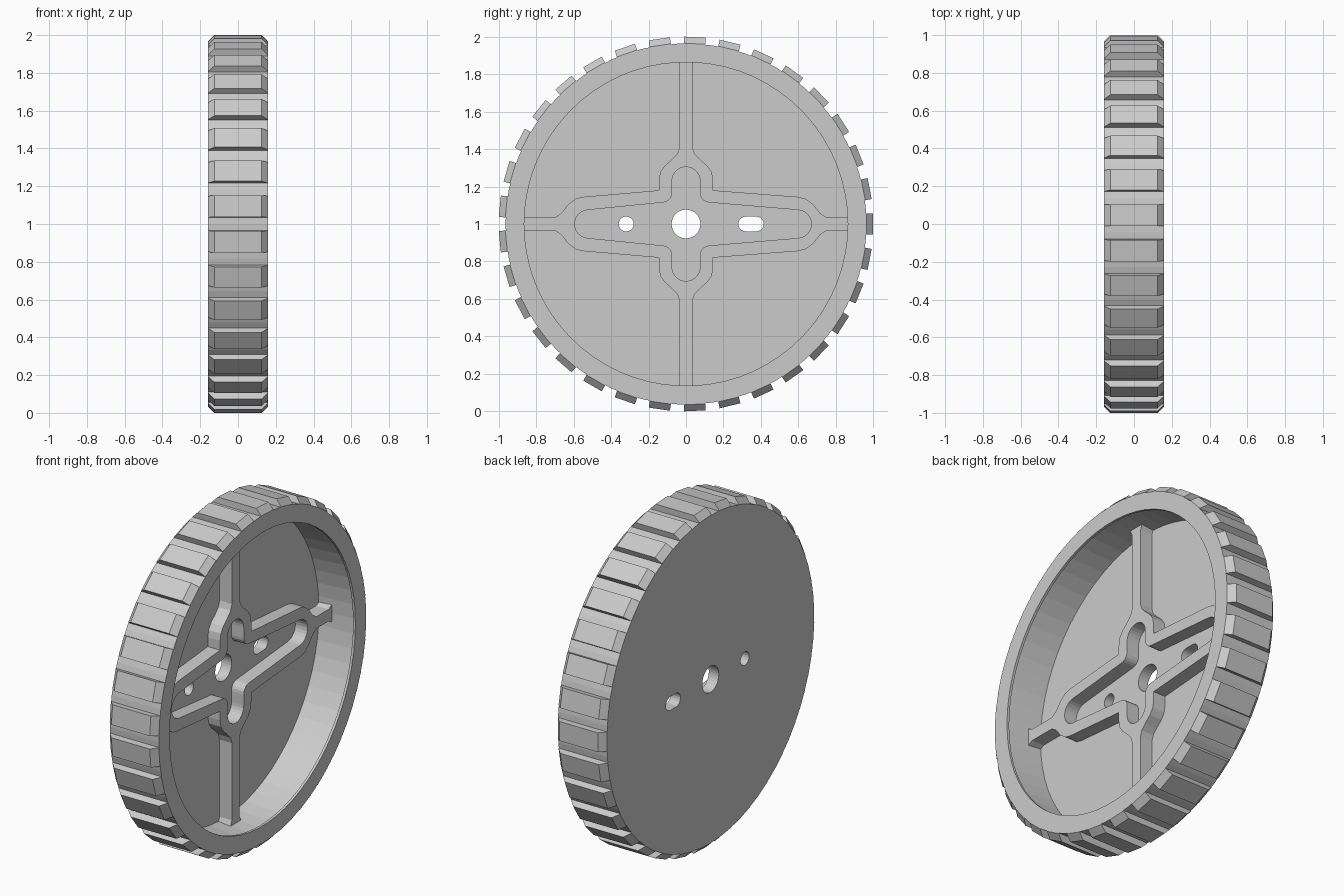
import bpy
import bmesh
from math import sin, cos, pi
from mathutils import Matrix, Vector

cube = bpy.data.objects.get("Cube")
if cube:
    bpy.data.objects.remove(cube)

grey = bpy.data.materials.new("light_grey")
grey.use_nodes = True
colour = (0.6, 0.6, 0.6, 1)
grey.diffuse_color = colour
grey.node_tree.nodes["Principled BSDF"].inputs["Base Color"].default_value = colour

SEGMENTS, TREADS = 66, 33
OUTER, LIP, WALL = 0.965, 0.865, 0.91
BACK, FLOOR, RIB_TOP, FRONT = -0.16, -0.095, -0.015, 0.16
# Wheel plane (u, v) becomes (y, z), the axle direction becomes x
TO_WORLD = Matrix(((0, 0, 1, 0), (1, 0, 0, 0), (0, 1, 0, 1), (0, 0, 0, 1)))


def finish(name, bm):
    bmesh.ops.remove_doubles(bm, verts=bm.verts, dist=0.0001)
    bmesh.ops.recalc_face_normals(bm, faces=bm.faces)
    for face in bm.faces:
        face.smooth = False
    bm.transform(TO_WORLD)
    mesh = bpy.data.meshes.new(name)
    bm.to_mesh(mesh)
    bm.free()
    mesh.materials.clear()
    mesh.materials.append(grey)
    obj = bpy.data.objects.new(name, mesh)
    bpy.context.collection.objects.link(obj)
    return obj


def arc(u, v, r, start, end, steps):
    angles = [start + (end - start) * i / steps for i in range(steps + 1)]
    return [(u + r * cos(a), v + r * sin(a)) for a in angles]


def circle(u, r, steps):
    return arc(u, 0, r, 0, 2 * pi, steps)[:-1]


def plate(name, outlines, low, high):
    """Extrude an outline with holes between two axle positions."""
    curve = bpy.data.curves.new(name + "_outline", "CURVE")
    curve.dimensions = "2D"
    curve.fill_mode = "BOTH"
    curve.extrude = (high - low) / 2
    for outline in outlines:
        spline = curve.splines.new("POLY")
        spline.points.add(len(outline) - 1)
        for point, (u, v) in zip(spline.points, outline):
            point.co = (u, v, 0, 1)
        spline.use_cyclic_u = True
    helper = bpy.data.objects.new(name + "_helper", curve)
    bpy.context.collection.objects.link(helper)
    graph = bpy.context.evaluated_depsgraph_get()
    mesh = bpy.data.meshes.new_from_object(helper.evaluated_get(graph))
    bm = bmesh.new()
    bm.from_mesh(mesh)
    bm.transform(Matrix.Translation((0, 0, (low + high) / 2)))
    bpy.data.objects.remove(helper)
    bpy.data.meshes.remove(mesh)
    return finish(name, bm)


# Back plate with axle hole, round hole and slot
slot = arc(0.375, 0, 0.04, -pi / 2, pi / 2, 10) + arc(0.32, 0, 0.04, pi / 2, 1.5 * pi, 10)
plate("back_plate", [circle(0, OUTER, SEGMENTS), circle(0, 0.077, 32),
                     circle(-0.32, 0.04, 20), slot], BACK, FLOOR)

# Rim with a thin inner lip
bm = bmesh.new()
profile = [(OUTER, FLOOR), (OUTER, FRONT), (LIP, FRONT), (LIP, FRONT - 0.015),
           (WALL, FRONT - 0.015), (WALL - 0.02, FLOOR)]
rings = [[bm.verts.new((r * cos(2 * pi * i / SEGMENTS), r * sin(2 * pi * i / SEGMENTS), w))
          for i in range(SEGMENTS)] for r, w in profile]
for a, b in zip(rings, rings[1:]):
    for i in range(SEGMENTS):
        j = (i + 1) % SEGMENTS
        bm.faces.new((a[i], a[j], b[j], b[i]))
finish("rim", bm)


# Raised cross-shaped rib: one quarter, mirrored to all four sides
def outer_quarter(end):
    side = [(0.91, 0.06), (LIP, 0.035), (end + 0.15, 0.035), (end + 0.115, 0.06),
            (end + 0.08, 0.105), (end + 0.04, 0.135), (end, 0.145), (0.145, 0.18)]
    lobe = [(0.145, 0.235), (0.138, 0.275), (0.115, 0.31), (0.075, 0.345),
            (0.047, 0.375), (0.035, 0.41), (0.035, LIP), (0.055, 0.91)]
    return side + lobe


def inner_quarter(end):
    tip = arc(end, 0, 0.075, 0, pi / 2 - 0.1, 6)
    corner = arc(0.125, 0.165, 0.05, 1.5 * pi, pi, 5)
    lobe = arc(0, 0.23, 0.075, 0, pi / 2, 7)
    return tip + corner + lobe


def mirrored(quarter, right_end, left_end):
    right, left = quarter(right_end), quarter(left_end)
    upper = right + [(-u, v) for u, v in reversed(left)]
    loop = upper + [(u, -v) for u, v in reversed(upper)]
    clean = []
    for p in loop:
        if not clean or (Vector(p) - Vector(clean[-1])).length > 0.001:
            clean.append(p)
    if (Vector(clean[0]) - Vector(clean[-1])).length < 0.001:
        clean.pop()
    return clean


plate("cross_rib", [mirrored(outer_quarter, 0.6, 0.55),
                    mirrored(inner_quarter, 0.595, 0.52)], FLOOR, RIB_TOP)

# Tread blocks with bevelled ends
bm = bmesh.new()
for i in range(TREADS):
    turn = Matrix.Rotation(2 * pi * i / TREADS, 4, "Z")
    layers = []
    for r, w in ((OUTER - 0.01, FRONT), (OUTER, FRONT), (1.0, 0.125)):
        layers.append([bm.verts.new(turn @ Vector((r, s * 0.057, t * w)))
                       for s, t in ((-1, -1), (1, -1), (1, 1), (-1, 1))])
    for a, b in zip(layers, layers[1:]):
        for k in range(4):
            m = (k + 1) % 4
            bm.faces.new((a[k], a[m], b[m], b[k]))
    bm.faces.new(layers[-1])
    bm.faces.new(layers[0])
finish("tread_blocks", bm)
